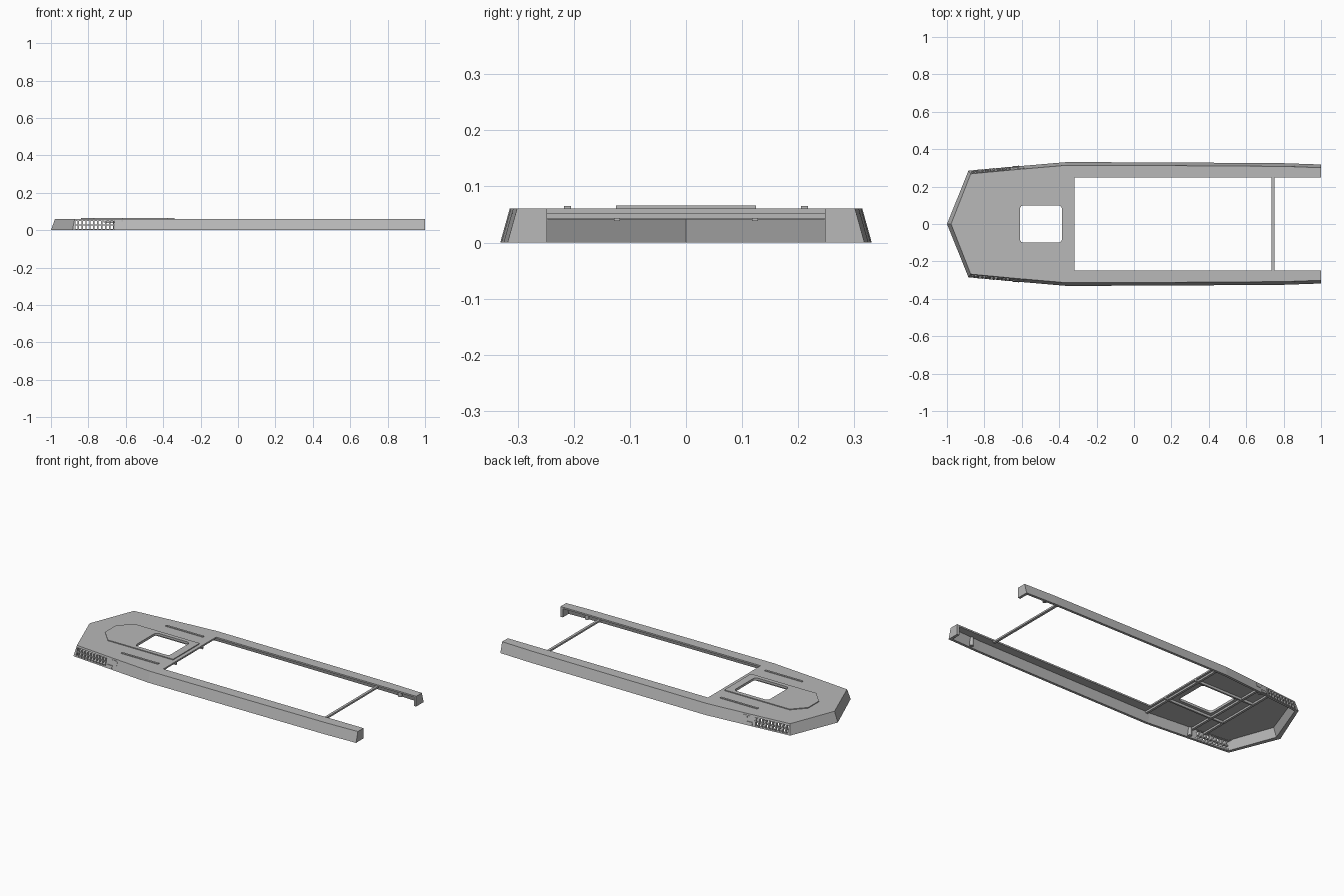
import bpy, bmesh, math

cube = bpy.data.objects.get("Cube")
if cube:
    bpy.data.objects.remove(cube, do_unlink=True)

grey = bpy.data.materials.new("plain grey")
grey.use_nodes = True
colour = (0.48, 0.48, 0.48, 1)
grey.diffuse_color = colour
grey.node_tree.nodes["Principled BSDF"].inputs["Base Color"].default_value = colour


def loft(name, low, high, z0, z1):
    """Solid between two matching outlines."""
    bm = bmesh.new()
    a = [bm.verts.new((x, y, z0)) for x, y in low]
    b = [bm.verts.new((x, y, z1)) for x, y in high]
    n = len(a)
    bm.faces.new(a[::-1])
    bm.faces.new(b)
    for i in range(n):
        j = (i + 1) % n
        bm.faces.new((a[i], a[j], b[j], b[i]))
    bmesh.ops.recalc_face_normals(bm, faces=bm.faces)
    mesh = bpy.data.meshes.new(name)
    bm.to_mesh(mesh)
    bm.free()
    mesh.materials.append(grey)
    obj = bpy.data.objects.new(name, mesh)
    bpy.context.collection.objects.link(obj)
    return obj


def box(name, x0, x1, y0, y1, z0, z1):
    p = [(x0, y0), (x1, y0), (x1, y1), (x0, y1)]
    return loft(name, p, p, z0, z1)


def cut(obj, cutters):
    for c in cutters:
        c.hide_render = True
        m = obj.modifiers.new("cut", "BOOLEAN")
        m.operation, m.solver, m.object = "DIFFERENCE", "EXACT", c
    deps = bpy.context.evaluated_depsgraph_get()
    mesh = bpy.data.meshes.new_from_object(obj.evaluated_get(deps))
    obj.modifiers.clear()
    obj.data = mesh
    for c in cutters:
        bpy.data.objects.remove(c, do_unlink=True)


def mirrored(half):
    """Full outline from the +y half, which starts at the nose tip."""
    return half + [(x, -y) for x, y in half[:0:-1]]


def rounded(x0, x1, w, r):
    corners = [(x1 - r, w - r), (x0 + r, w - r), (x0 + r, r - w), (x1 - r, r - w)]
    return [(cx + r * math.cos(a), cy + r * math.sin(a))
            for q, (cx, cy) in enumerate(corners)
            for a in [(q + k / 4) * math.pi / 2 for k in range(5)]]


# Hull shell: sloped outside, hollow underneath, open between the rails
base = [(-1, 0), (-0.885, 0.285), (-0.65, 0.306), (-0.36, 0.331),
        (0.2, 0.329), (0.8, 0.325), (1, 0.318)]
top = [(-0.978, 0), (-0.873, 0.268)] + [(x, y - 0.017) for x, y in base[2:]]


def inset(half, d):
    pts = [(half[0][0] + 2 * d, 0), (half[1][0] + d, half[1][1] - d)]
    return mirrored(pts + [(min(x, 0.985), y - d) for x, y in half[2:]])


hull = loft("hull_shell", mirrored(base), mirrored(top), 0, 0.061)
hole = rounded(-0.61, -0.385, 0.1, 0.02)
cutters = [loft("cavity", inset(base, 0.012), inset(top, 0.012), -0.01, 0.052),
           box("opening", -0.318, 1.2, -0.248, 0.248, -0.1, 0.2),
           loft("hatch_hole", hole, hole, -0.1, 0.2)]
for s in (1, -1):
    y0, y1 = sorted((s * 0.24, s * 0.4))
    cutters.append(box("vent_hole", -0.868, -0.66, y0, y1, 0.007, 0.05))
cut(hull, cutters)

# Raised panel round the hatch
panel_half = [(-0.84, 0.05), (-0.77, 0.125), (-0.34, 0.125)]
panel_pts = panel_half + [(x, -y) for x, y in panel_half[::-1]]
panel = loft("hatch_panel", panel_pts, panel_pts, 0.06, 0.066)
cut(panel, [loft("panel_hole", hole, hole, 0, 0.1)])

# Rear crossbar and underside transverse ribs
box("rear_crossbar", 0.735, 0.75, -0.255, 0.255, 0.043, 0.053)
for x, w in ((-0.72, 0.28), (-0.64, 0.285), (-0.345, 0.3)):
    box("transverse_rib", x, x + 0.014, -w, w, 0.041, 0.053)


def wall_y(x, z):
    """Outer side wall position along the vent."""
    return 0.285 + (x + 0.885) * 0.089 - 0.28 * z


for s, side in ((1, "left"), (-1, "right")):
    # Deck strips and lengthwise ribs
    y0, y1 = sorted((s * 0.205, s * 0.217))
    box(side + "_deck_strip", -0.62, -0.375, y0, y1, 0.06, 0.065)
    y0, y1 = sorted((s * 0.118, s * 0.128))
    box(side + "_long_rib", -0.71, -0.318, y0, y1, 0.038, 0.053)

    # Louvred vent, leaning with the wall
    def leaning(name, x0, x1, z0, z1, out, deep):
        rings = [[(x0, s * (wall_y(x0, z) - deep)), (x1, s * (wall_y(x1, z) - deep)),
                  (x1, s * (wall_y(x1, z) + out)), (x0, s * (wall_y(x0, z) + out))]
                 for z in (z0, z1)]
        return loft(side + name, rings[0], rings[1], z0, z1)

    for i in range(10):
        x = -0.858 + i * 0.021
        leaning("_vent_slat", x, x + 0.007, 0.006, 0.051, 0.003, 0.012)
    leaning("_vent_bar", -0.869, -0.659, 0.026, 0.031, 0.001, 0.01)
    leaning("_vent_bracket", -0.65, -0.615, 0.004, 0.022, 0.004, 0.012)
    leaning("_vent_latch", -0.612, -0.585, 0.03, 0.053, 0.002, 0.012)

    # Mounting posts under the deck
    for px, py in ((-0.62, 0.285), (0.86, 0.298)):
        ring = [(px + 0.011 * math.cos(k * math.pi / 6),
                 s * py + 0.011 * math.sin(k * math.pi / 6)) for k in range(12)]
        loft(side + "_mounting_post", ring, ring, 0.004, 0.053)
